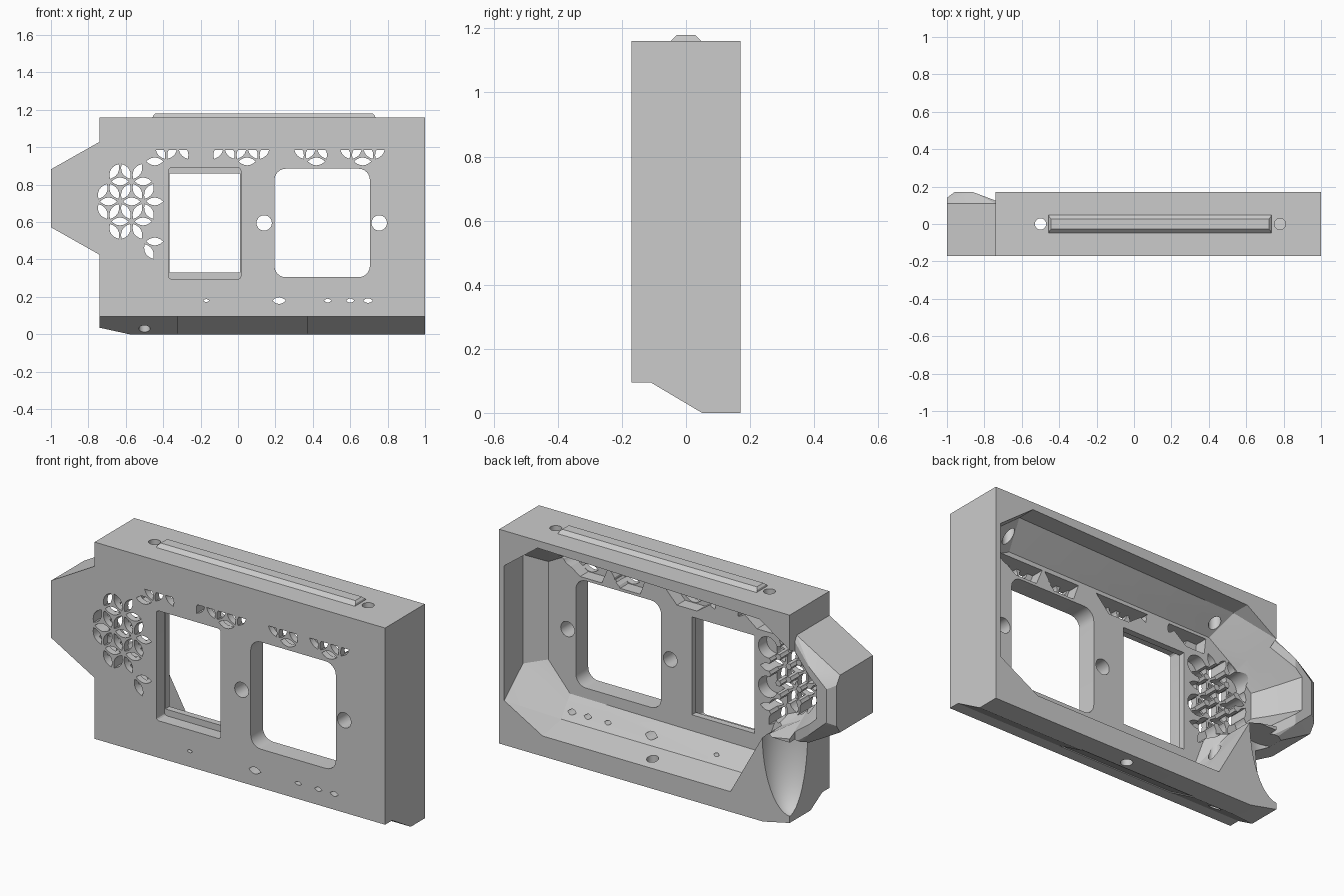
import bpy, bmesh, math
from mathutils import Matrix, Vector

if "Cube" in bpy.data.objects:
    bpy.data.objects.remove(bpy.data.objects["Cube"])

GREY = (0.6, 0.6, 0.6, 1)
grey = bpy.data.materials.new("plain grey")
grey.use_nodes = True
grey.diffuse_color = GREY
grey.node_tree.nodes["Principled BSDF"].inputs["Base Color"].default_value = GREY


def finish(name, bm):
    bmesh.ops.recalc_face_normals(bm, faces=bm.faces)
    mesh = bpy.data.meshes.new(name)
    bm.to_mesh(mesh)
    bm.free()
    mesh.materials.append(grey)
    obj = bpy.data.objects.new(name, mesh)
    bpy.context.collection.objects.link(obj)
    return obj


def loft(bm, *rings):
    """Closed solid through rings with equal point counts."""
    loops = [[bm.verts.new(p) for p in ring] for ring in rings]
    bm.faces.new(loops[0])
    bm.faces.new(loops[-1])
    n = len(loops[0])
    for a, b in zip(loops, loops[1:]):
        for i in range(n):
            j = (i + 1) % n
            bm.faces.new((a[i], a[j], b[j], b[i]))


def at_y(outline, y):
    return [(x, y, z) for x, z in outline]


def prism_y(bm, outline, y0, y1):
    loft(bm, at_y(outline, y0), at_y(outline, y1))


def prism_x(bm, outline, x0, x1):
    loft(bm, [(x0, y, z) for y, z in outline], [(x1, y, z) for y, z in outline])


def circle(cx, cz, r, n=32):
    return [(cx + r * math.cos(2 * math.pi * i / n), cz + r * math.sin(2 * math.pi * i / n))
            for i in range(n)]


def rounded(x0, x1, z0, z1, r, n=6):
    pts = []
    corners = ((x1 - r, z1 - r), (x0 + r, z1 - r), (x0 + r, z0 + r), (x1 - r, z0 + r))
    for k, (cx, cz) in enumerate(corners):
        for i in range(n + 1):
            t = math.pi / 2 * (k + i / n)
            pts.append((cx + r * math.cos(t), cz + r * math.sin(t)))
    return pts


def rect(x0, x1, z0, z1):
    return [(x0, z0), (x1, z0), (x1, z1), (x0, z1)]


def combine(target, tool_bm, operation="DIFFERENCE"):
    tool = finish("cutter", tool_bm)
    tool.hide_render = True
    mod = target.modifiers.new("cut", "BOOLEAN")
    mod.operation = operation
    mod.solver = "EXACT"
    mod.object = tool
    bpy.context.view_layer.objects.active = target
    bpy.ops.object.modifier_apply(modifier=mod.name)
    bpy.data.objects.remove(tool)


# Main shell with the sloped underside
bm = bmesh.new()
prism_x(bm, [(-.17, .095), (-.11, .095), (.05, 0), (.17, 0), (.17, 1.16), (-.17, 1.16)], -.74, 1)
housing = finish("housing", bm)

# Faceted side bulge
bm = bmesh.new()
half = [(-1, -.17, .155), (-1, .11, .155), (-1, .14, .11), (-.96, .17, .09),
        (-.86, .17, .18), (-.74, .11, .302), (-.74, -.17, .302), (-.7, .11, .302), (-.7, -.17, .302)]
for x, y, h in half:
    for s in (-1, 1):
        bm.verts.new((x, y, .727 + s * h))
bmesh.ops.convex_hull(bm, input=bm.verts)
combine(housing, bm, "UNION")

# Back cavity: straight walls behind the rim, then tapering to the front wall
back = [(.97, .24), (.97, .97), (.77, 1.12), (-.56, 1.09), (-.74, .97), (-.9, .82),
        (-.9, .64), (-.74, .49), (-.58, .46), (-.385, .11), (.74, .11)]
front = [(.87, .4), (.87, .93), (.72, 1.01), (-.52, 1), (-.68, .89), (-.78, .79),
         (-.78, .65), (-.68, .54), (-.5, .46), (-.42, .24), (.74, .25)]
middle = []
for b, f in zip(back, front):
    share = .65 if b[0] < -.6 else 0
    x, z = Vector(b).lerp(Vector(f), share)
    middle.append((x, .07 if z > 1 else .01, z))
middle[0] = (.97, .01, .38)
middle[-1] = (.74, .01, .14)
middle[-2] = (-.385, .01, .14)
bm = bmesh.new()
loft(bm, at_y(front, -.065), middle, at_y(back, .17), at_y(back, .2))
bmesh.ops.triangulate(bm, faces=bm.faces)
combine(housing, bm)

# Hollowed lower corner below the bulge
bm = bmesh.new()
bmesh.ops.create_uvsphere(bm, u_segments=40, v_segments=24, radius=1)
for v in bm.verts:
    v.co = (-.745 + .17 * v.co.x, .175 + .16 * v.co.y, .47 + .4 * min(v.co.z, 0))
combine(housing, bm)

# Windows and screw holes in the front wall
bm = bmesh.new()
prism_y(bm, rounded(.195, .705, .305, .885, .06), -.2, .0)
prism_y(bm, rounded(-.37, .015, .295, .89, .015, 3), -.2, -.1)
for x in (.14, .755):
    prism_y(bm, circle(x, .595, .041), -.2, .0)
combine(housing, bm)
bm = bmesh.new()
prism_y(bm, rect(-.365, .01, .33, .86), -.2, 0)
combine(housing, bm)

# Lattice of petals: A is the spacing, H the row height
A, H, X0, Z0, TOP = .1235, .107, -.507, .71, .985


def node(i, j):
    return Vector((X0 + A * (i + .5 * (j % 2)), Z0 + H * j))


# Relief pockets: round cells at the side, tapered cells along the top
bm = bmesh.new()
for j in range(-2, 2):
    for i in range(-2, 1):
        c = node(i, j)
        if -.75 < c.x < -.44 and not (j == -2 and c.x < -.6):
            prism_y(bm, circle(c.x, c.y, .057, 24), -.135, .02)
for x0, x1, u0, u1 in ((-.5, -.27, -.49, -.38), (-.14, .18, -.02, .1),
                       (.29, .5, .32, .44), (.515, .8, .55, .68)):
    prism_y(bm, [(x0, TOP), (x1, TOP), (u1, .9), (u0, .9)], -.135, -.01)
combine(housing, bm)


def petal(mid, angle, n=6, length=.046, width=.021):
    pts = []
    for s in (1, -1):
        for i in range(n):
            t = -1 + 2 * i / n
            p = Vector((s * t * length, s * (1 - t * t) * width))
            pts.append(mid + Matrix.Rotation(angle, 2) @ p)
    return pts


def keep(x, z):
    side = -.74 < x < -.44 and .53 < z < .89 and abs(z - .715) + .55 * abs(x + .6) < .22
    low_side = -.5 < x < -.44 and .42 < z < .53
    row = .95 if z < .95 else 1
    spans = (((-.5, -.4), (0, .1), (.33, .43), (.57, .67)) if row < 1
             else ((-.44, -.28), (-.13, .17), (.3, .49), (.53, .78)))
    return side or low_side or .9 < z < row and any(a < x < b for a, b in spans)


# Petal openings through the wall
bm = bmesh.new()
for j in range(-3, 3):
    for i in range(-4, 12):
        for k in range(3):
            t = math.radians(60 * k)
            mid = node(i, j) + Vector((math.cos(t) * A / 2, H / 2 if k else 0))
            if keep(*mid):
                prism_y(bm, [(x, min(z, TOP)) for x, z in petal(mid, t)], -.2, -.02)
# Small slots above the lower edge
for x, r in ((-.17, .016), (.22, .036), (.48, .02), (.6, .022), (.695, .025)):
    prism_y(bm, petal(Vector((x, .18)), 0, 6, r, r * .5), -.2, .06)
combine(housing, bm)

# Vertical screw holes, top and bottom
bm = bmesh.new()
for x, y, z0, z1 in ((-.5, 0, -.1, 1.3), (.78, 0, .95, 1.3), (.13, .1, -.1, .14)):
    ring = circle(x, y, .03, 24)
    loft(bm, [(u, v, z0) for u, v in ring], [(u, v, z1) for u, v in ring])
combine(housing, bm)

# Underside: end chamfer and shallow step in the slope
bm = bmesh.new()
prism_y(bm, [(-.8, .048), (-.58, 0), (-.58, -.05), (-.8, -.05)], -.3, .3)
combine(housing, bm)
bm = bmesh.new()
prism_x(bm, [(-.11, .08), (-.11, .1), (.05, .005), (.08, -.02), (.03, -.02)], -.32, .37)
combine(housing, bm)

# Raised rail on top with bevelled sides
bm = bmesh.new()
loft(bm, [(x, y, 1.155) for x, y in rect(-.457, .735, -.053, .053)],
     [(x, y, 1.17) for x, y in rect(-.454, .732, -.038, .038)],
     [(x, y, 1.18) for x, y in rect(-.444, .722, -.028, .028)])
finish("top_rail", bm)

bpy.ops.object.select_all(action="DESELECT")
housing.select_set(True)
bpy.context.view_layer.objects.active = housing
bpy.ops.object.shade_smooth_by_angle(angle=math.radians(18))
